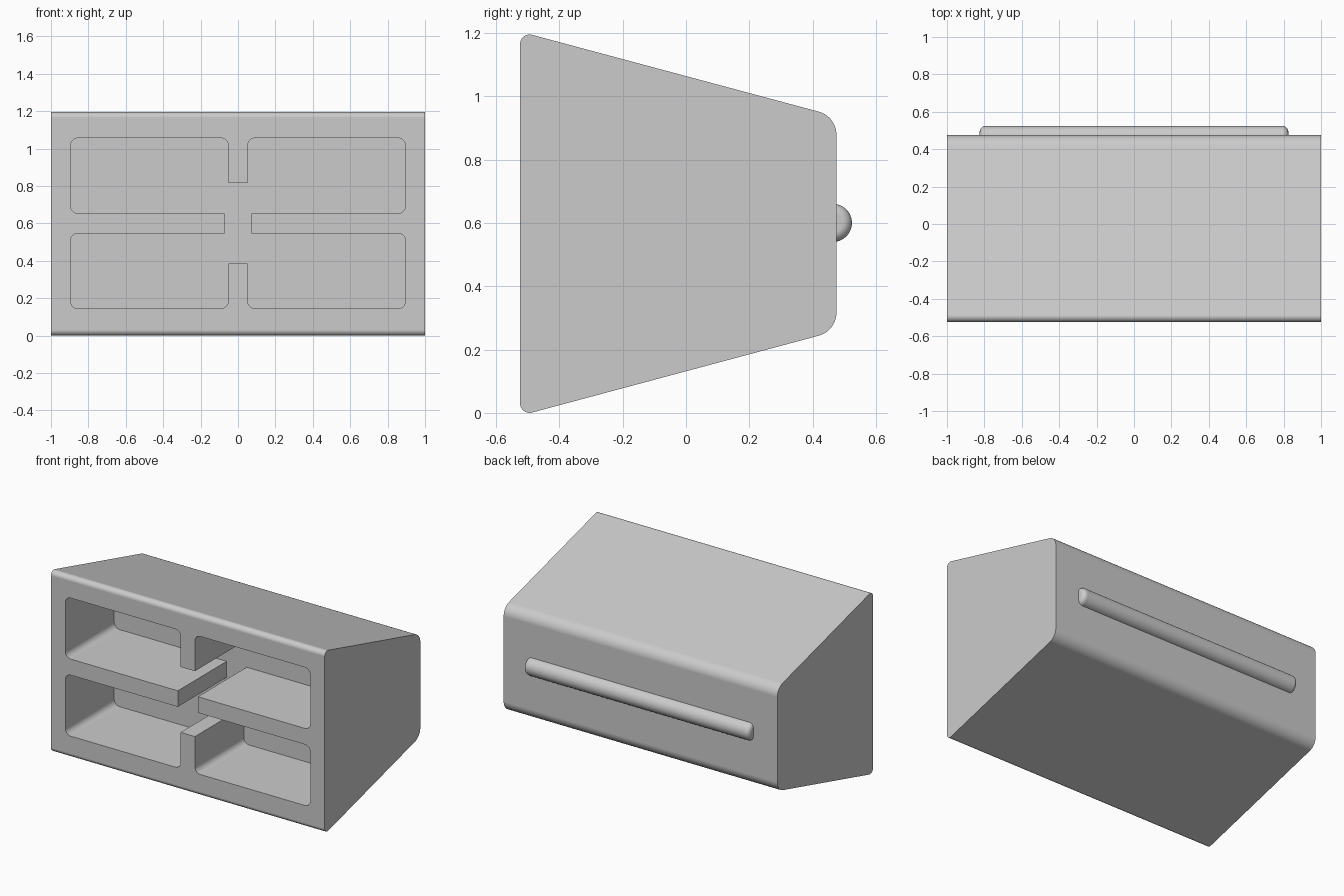
import bpy, bmesh, math
from mathutils import Vector, Matrix

if "Cube" in bpy.data.objects:
    bpy.data.objects.remove(bpy.data.objects["Cube"], do_unlink=True)

grey = bpy.data.materials.new("plain grey")
grey.use_nodes = True
grey.diffuse_color = (0.6, 0.6, 0.6, 1)
grey.node_tree.nodes["Principled BSDF"].inputs["Base Color"].default_value = (0.6, 0.6, 0.6, 1)

MID = 0.5975     # height of the symmetry plane
FRONT, BACK = -0.524, 0.475
DEPTH = 0.51     # depth of the compartments


def rounded(corners, steps=10):
    """Fillet each (u, v, radius) corner of a closed outline."""
    pts = []
    for i, (u, v, r) in enumerate(corners):
        p = Vector((u, v))
        if r == 0:
            pts.append(p)
            continue
        a = (Vector(corners[i - 1][:2]) - p).normalized()
        b = (Vector(corners[(i + 1) % len(corners)][:2]) - p).normalized()
        half = a.angle(b) / 2
        centre = p + (a + b).normalized() * r / math.sin(half)
        start = p + a * r / math.tan(half) - centre
        end = p + b * r / math.tan(half) - centre
        sweep = math.pi - 2 * half
        for k in range(steps + 1):
            t = k / steps
            d = start * math.sin((1 - t) * sweep) + end * math.sin(t * sweep)
            pts.append(centre + d / math.sin(sweep))
    return pts


def finish(name, bm):
    bmesh.ops.recalc_face_normals(bm, faces=bm.faces)
    mesh = bpy.data.meshes.new(name)
    bm.to_mesh(mesh)
    bm.free()
    mesh.materials.append(grey)
    ob = bpy.data.objects.new(name, mesh)
    bpy.context.collection.objects.link(ob)
    return ob


def prism(name, points, push):
    """Extrude a flat outline of 3D points along a vector."""
    bm = bmesh.new()
    face = bm.faces.new([bm.verts.new(p) for p in points])
    out = bmesh.ops.extrude_face_region(bm, geom=[face], use_keep_orig=True)
    moved = [g for g in out["geom"] if isinstance(g, bmesh.types.BMVert)]
    bmesh.ops.translate(bm, verts=moved, vec=push)
    return finish(name, bm)


def activate(ob):
    bpy.ops.object.select_all(action="DESELECT")
    ob.select_set(True)
    bpy.context.view_layer.objects.active = ob


def smooth(ob):
    activate(ob)
    bpy.ops.object.shade_smooth_by_angle(angle=math.radians(30))
    wn = ob.modifiers.new("even shading", "WEIGHTED_NORMAL")
    wn.keep_sharp = True


# Tapered housing: side profile run across the width
slope = math.tan(math.radians(15))
tall = 0.6065
short = tall - (BACK - FRONT) * slope
side = rounded([(FRONT, MID - tall, 0.03), (BACK, MID - short, 0.075),
                (BACK, MID + short, 0.075), (FRONT, MID + tall, 0.03)])
housing = prism("housing", [(-1, y, z) for y, z in side], (2, 0, 0))

# Compartments: one quarter of the opening, reflected into all four
R = 0.04
quarter = [(0.052, 0.216, 0), (0.052, 0.456, R), (0.895, 0.456, R),
           (0.895, 0.053, R), (0.073, 0.053, 0)]
outline = []
for sx, sz in ((1, 1), (1, -1), (-1, -1), (-1, 1)):
    part = [(x * sx, 0.6 + z * sz, r) for x, z, r in quarter]
    outline += part if sx * sz > 0 else part[::-1]
cutter = prism("compartment_cutter",
               [(x, FRONT - 0.1, z) for x, z in rounded(outline, 8)],
               (0, DEPTH + 0.1, 0))
cutter.hide_render = True
cut = housing.modifiers.new("compartments", "BOOLEAN")
cut.operation = "DIFFERENCE"
cut.solver = "EXACT"
cut.object = cutter
activate(housing)
bpy.ops.object.modifier_apply(modifier=cut.name)
bpy.data.objects.remove(cutter, do_unlink=True)
smooth(housing)

# Rounded rail along the back, partly sunk into the housing
bm = bmesh.new()
bmesh.ops.create_cone(bm, cap_ends=True, segments=48, radius1=0.06, radius2=0.06,
                      depth=1.65, matrix=Matrix.Translation((0, 0.464, 0.6))
                      @ Matrix.Rotation(math.pi / 2, 4, "Y"))
rims = [e for e in bm.edges if abs(e.verts[0].co.x - e.verts[1].co.x) < 0.01]
bmesh.ops.bevel(bm, geom=rims, offset=0.03, segments=6, profile=0.5, affect="EDGES")
smooth(finish("back_rail", bm))
